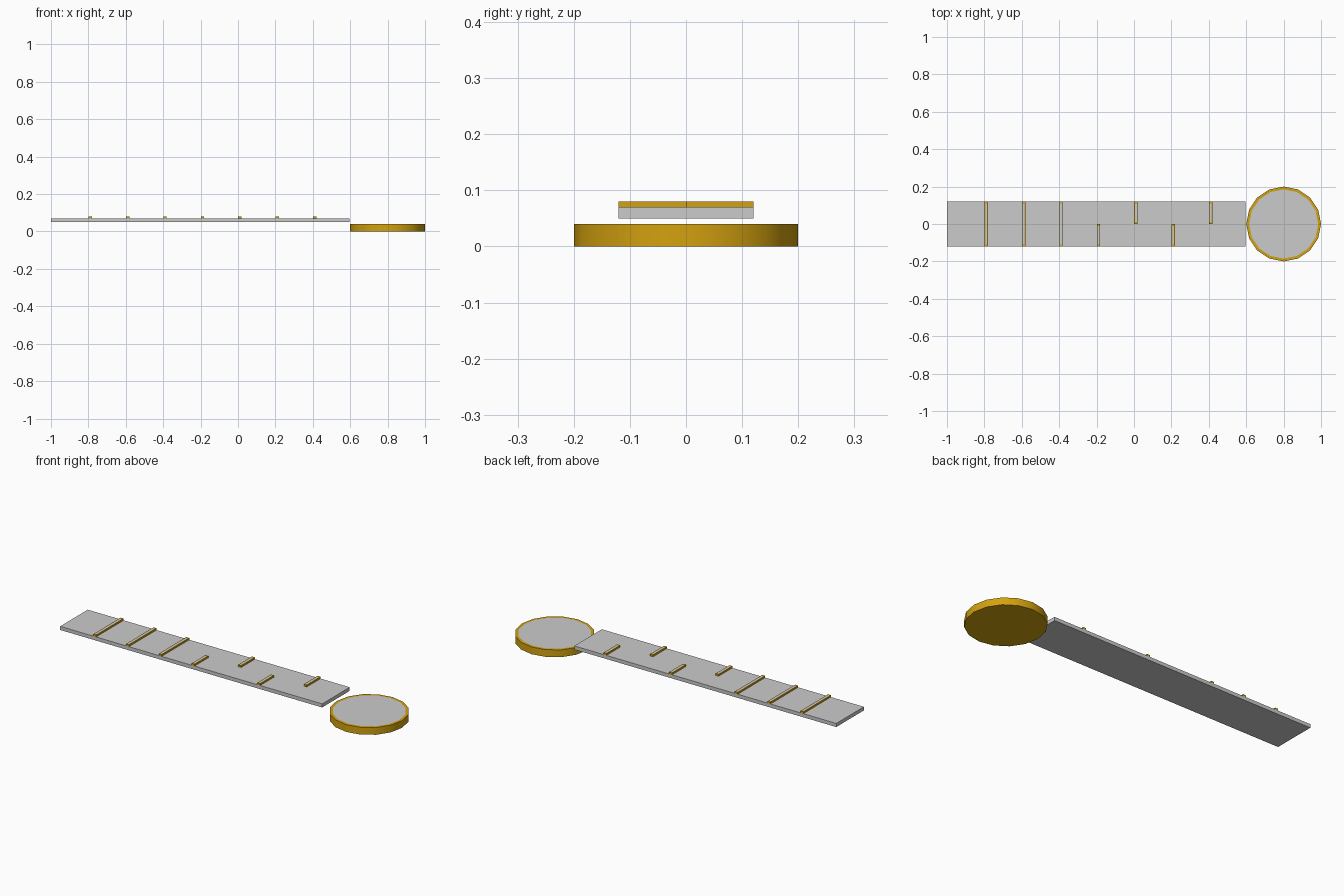
import bpy
import bmesh
import math
from mathutils import Matrix

cube = bpy.data.objects.get("Cube")
if cube:
    bpy.data.objects.remove(cube)


def make_material(name, colour):
    mat = bpy.data.materials.new(name)
    mat.use_nodes = True
    mat.diffuse_color = colour
    mat.node_tree.nodes["Principled BSDF"].inputs["Base Color"].default_value = colour
    return mat


GREY = make_material("light_grey", (0.6, 0.6, 0.6, 1))
GOLD = make_material("gold", (0.65, 0.36, 0.005, 1))


def finish(bm, name, materials):
    mesh = bpy.data.meshes.new(name)
    bm.to_mesh(mesh)
    bm.free()
    obj = bpy.data.objects.new(name, mesh)
    bpy.context.collection.objects.link(obj)
    for mat in materials:
        mesh.materials.append(mat)
    return obj


def box_mesh(low, high):
    bm = bmesh.new()
    size = [b - a for a, b in zip(low, high)]
    middle = [(a + b) / 2 for a, b in zip(low, high)]
    matrix = Matrix.Translation(middle) @ Matrix.Diagonal((*size, 1))
    bmesh.ops.create_cube(bm, size=1, matrix=matrix)
    return bm


def inset_top(bm, margin_x, margin_y):
    """Leave a gold border around a grey panel on the top face."""
    bm.normal_update()
    top = max(bm.faces, key=lambda f: f.calc_center_median().z + f.normal.z)
    centre = top.calc_center_median()
    half_x = max(abs(v.co.x - centre.x) for v in top.verts)
    half_y = max(abs(v.co.y - centre.y) for v in top.verts)
    bmesh.ops.inset_individual(bm, faces=[top], thickness=0.001)
    for v in top.verts:
        # Rescale the inner ring to the wanted margins
        sx = half_x - 0.001 / math.cos(math.pi / len(top.verts)) if len(top.verts) > 4 else half_x - 0.001
        sy = half_y - (half_x - sx)
        v.co.x = centre.x + (v.co.x - centre.x) * (half_x - margin_x) / sx
        v.co.y = centre.y + (v.co.y - centre.y) * (half_y - margin_y) / sy
    top.material_index = 1


# Long flat bar
finish(box_mesh((-1, -0.12, 0.05), (0.597, 0.12, 0.07)), "bar", [GREY])

# Raised markers: full width, then alternating half width
spans = [(-0.12, 0.12)] * 3 + [(-0.12, 0), (0, 0.12)] * 2
for i, (near, far) in enumerate(spans):
    x = -0.799 + 0.2 * i
    bm = box_mesh((x, near, 0.07), (x + 0.018, far, 0.08))
    inset_top(bm, 0.004, 0.01)
    finish(bm, f"marker_{i + 1}", [GOLD, GREY])

# Round disc with a grey panel on top
bm = bmesh.new()
bmesh.ops.create_cone(bm, cap_ends=True, segments=16, radius1=0.2, radius2=0.2,
                      depth=0.04, matrix=Matrix.Translation((0.8, 0, 0.02)))
inset_top(bm, 0.015, 0.015)
disc = finish(bm, "disc", [GOLD, GREY])
bpy.ops.object.select_all(action="DESELECT")
disc.select_set(True)
bpy.context.view_layer.objects.active = disc
bpy.ops.object.shade_smooth_by_angle(angle=math.radians(35))
